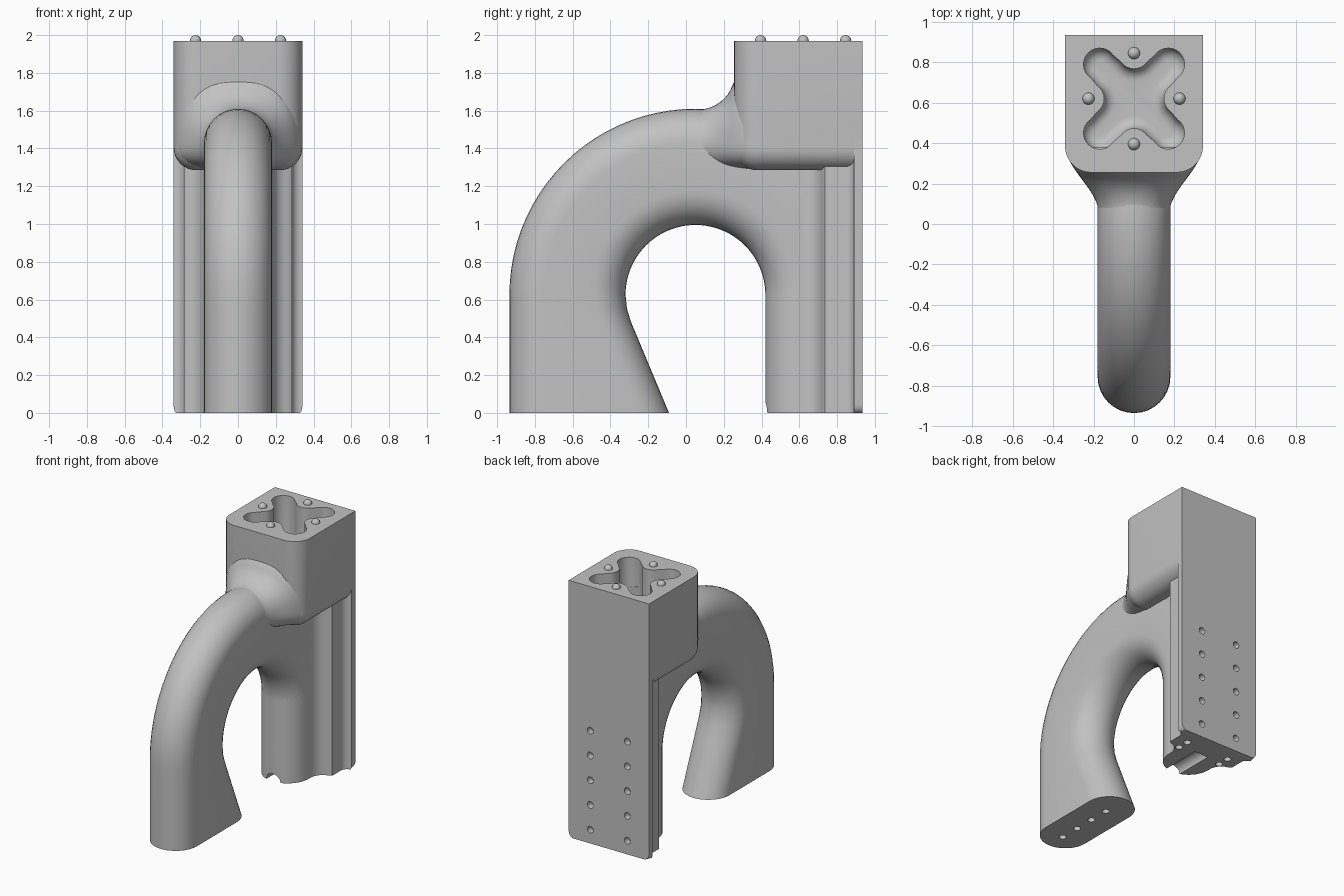
import bpy, bmesh, math
from math import sin, cos, radians, sqrt, pi
from mathutils import Vector, Matrix

cube = bpy.data.objects.get("Cube")
if cube:
    bpy.data.objects.remove(cube, do_unlink=True)

grey = bpy.data.materials.new("light_grey")
grey.use_nodes = True
COLOUR = (0.54, 0.54, 0.54, 1)
grey.diffuse_color = COLOUR
grey.node_tree.nodes["Principled BSDF"].inputs["Base Color"].default_value = COLOUR


def make(name, bm):
    bmesh.ops.recalc_face_normals(bm, faces=bm.faces)
    mesh = bpy.data.meshes.new(name)
    bm.to_mesh(mesh)
    bm.free()
    mesh.materials.append(grey)
    ob = bpy.data.objects.new(name, mesh)
    bpy.context.collection.objects.link(ob)
    return ob


def activate(ob):
    bpy.ops.object.select_all(action='DESELECT')
    ob.select_set(True)
    bpy.context.view_layer.objects.active = ob


def smooth(ob):
    activate(ob)
    bpy.ops.object.shade_smooth_by_angle(angle=radians(35))


def cut(ob, bm):
    cutter = make("cutter", bm)
    cutter.hide_render = True
    mod = ob.modifiers.new("cut", 'BOOLEAN')
    mod.operation = 'DIFFERENCE'
    mod.solver = 'EXACT'
    mod.object = cutter
    activate(ob)
    bpy.ops.object.modifier_apply(modifier=mod.name)
    bpy.data.objects.remove(cutter, do_unlink=True)


def loft(bm, rings):
    loops = [[bm.verts.new(p) for p in ring] for ring in rings]
    for a, b in zip(loops, loops[1:]):
        for i in range(len(a)):
            j = (i + 1) % len(a)
            bm.faces.new((a[i], a[j], b[j], b[i]))
    bm.faces.new(loops[0])
    bm.faces.new(loops[-1])
    bmesh.ops.recalc_face_normals(bm, faces=bm.faces)


def stack(bm, outline, bottom, top, radius, steps=8):
    """Loft an inset-able outline upwards with a rounded bottom edge."""
    rings = []
    for i in range(steps + 1):
        a = pi / 2 * i / steps
        inset, z = radius * (1 - sin(a)), bottom + radius * (1 - cos(a))
        rings.append([(x, y, z) for x, y in outline(inset)])
    rings.append([(x, y, top) for x, y in outline(0)])
    loft(bm, rings)


def pin(bm, at, axis, radius=0.026, depth=0.1):
    turn = Matrix.Rotation(pi / 2, 4, 'X') if axis == 'Y' else Matrix()
    bmesh.ops.create_cone(bm, cap_ends=True, segments=16, radius1=radius, radius2=radius,
                          depth=depth, matrix=Matrix.Translation(at) @ turn)


def arc(cx, cy, r, a0, a1, n):
    return [(cx + r * cos(radians(a0 + (a1 - a0) * i / n)),
             cy + r * sin(radians(a0 + (a1 - a0) * i / n))) for i in range(n + 1)]


# Curved arm: a stadium section swept between the inner and outer curves
HALF = 0.18
CY, CZ, R_OUT, R_IN = 0.05, 0.625, 0.985, 0.37
pairs = []
bend = arc(CY, CZ, R_IN, 203, 180, 2)
for k in range(9):
    if k < 6:
        inner = Vector((-0.09, 0)).lerp(Vector(bend[0]), k / 6)
    else:
        inner = Vector(bend[k - 6])
    pairs.append((inner, Vector((CY - R_OUT, CZ * k / 8))))
for p, q in list(zip(arc(CY, CZ, R_IN, 180, 0, 44), arc(CY, CZ, R_OUT, 180, 0, 44)))[1:]:
    pairs.append((Vector(p), Vector((min(q[0], 0.82), q[1]))))
rings = []
for inner, outer in pairs:
    d = (outer - inner).normalized()
    ring = []
    for centre, start in ((outer - d * HALF, 0), (inner + d * HALF, 180)):
        for x, along in arc(0, 0, HALF, start, start + 180, 16):
            p = centre + d * along
            ring.append((x, p.x, p.y))
    rings.append(ring)
bm = bmesh.new()
loft(bm, rings)
arm = make("curved_arm", bm)
bm = bmesh.new()
for i in range(4):
    pin(bm, (0, -0.785 + 0.158 * i, 0), 'Z')
cut(arm, bm)
smooth(arm)

# Rear post: rounded front, stepped sides and a wide back plate
half = arc(0, 0.6, HALF, -90, 0, 16)
half += arc(0.285, 0.62, 0.105, 180, 100, 8)
half += [(0.285, 0.735)]
half += arc(0.335, 0.84, 0.05, 180, 100, 6)
half += [(0.341, 0.89), (0.341, 0.935)]
outline = half + [(-x, y) for x, y in reversed(half[1:])]
bm = bmesh.new()
loft(bm, [[(x, y, z) for x, y in outline] for z in (0, 1.45)])
corners = [e for e in bm.edges if e.verts[0].co.x * e.verts[1].co.x > 0
           and all(abs(v.co.x) > 0.335 and v.co.z < 0.01 for v in e.verts)]
bmesh.ops.bevel(bm, geom=corners, offset=0.045, segments=5, profile=0.5, affect='EDGES')
post = make("rear_post", bm)
bm = bmesh.new()
for side in (-1, 1):
    for i in range(5):
        pin(bm, (side * 0.157, 0.935, 0.105 + 0.19 * i), 'Y')
    for y in (0.715, 0.805):
        pin(bm, (side * 0.185, y, 0), 'Z')
pin(bm, (0, 0.55, 0), 'Y', 0.06, 0.38)
cut(post, bm)
smooth(post)


# Socket block: square at the back, rounded at the front and underneath
def block_outline(d):
    w, r = 0.341 - d, 0.13 - d
    front = arc(w - r, 0.255 + d + r, r, -90, 0, 10)
    right = front + [(w, 0.935)]
    return right + [(-x, y) for x, y in reversed(right)]


bm = bmesh.new()
stack(bm, block_outline, 1.285, 1.97, 0.12)
block = make("socket_block", bm)

# Four-lobed socket in the top of the block, with a rounded floor
SY = 0.62


def cross(d):
    pts = []
    for k in range(4):
        a, b = radians(45 + 90 * k), radians(90 + 90 * k)
        pts += arc(0.24 * cos(a), SY + 0.24 * sin(a), 0.08 - d, 90 * k - 55, 90 * k + 145, 14)
        pts += arc(0.225 * cos(b), SY + 0.225 * sin(b), 0.078 + d, 90 * k + 325, 90 * k + 215, 8)
    return pts


bm = bmesh.new()
stack(bm, cross, 1.57, 2.1, 0.06)
cut(block, bm)
smooth(block)

# Blended collar where the arm runs into the block
rings = []
for i in range(21):
    t = i / 20
    y = 0.06 + 0.32 * t
    w = HALF - 0.003 + 0.16 * t * t * (3 - 2 * t)
    s = min(y - 0.06, 0.196)
    top = 1.605 + 0.2 - sqrt(0.04 - s * s)
    power = 1 - 0.4 * t
    ring = []
    for a in range(48):
        c, h = cos(2 * pi * a / 48), sin(2 * pi * a / 48)
        x = math.copysign(abs(c) ** power, c) * w
        rise = abs(h) ** power
        ring.append((x, y, 1.43 + (rise * (top - 1.43) if h > 0 else -rise * 0.145)))
    rings.append(ring)
bm = bmesh.new()
loft(bm, rings)
smooth(make("arm_collar", bm))

# Locating studs around the socket
for k, name in enumerate(("left", "back", "right", "front")):
    a = k * pi / 2
    bm = bmesh.new()
    bmesh.ops.create_uvsphere(bm, u_segments=16, v_segments=10, radius=0.03, matrix=Matrix.Translation(
        (0.225 * cos(a), SY + 0.225 * sin(a), 1.97)))
    smooth(make(name + "_stud", bm))
